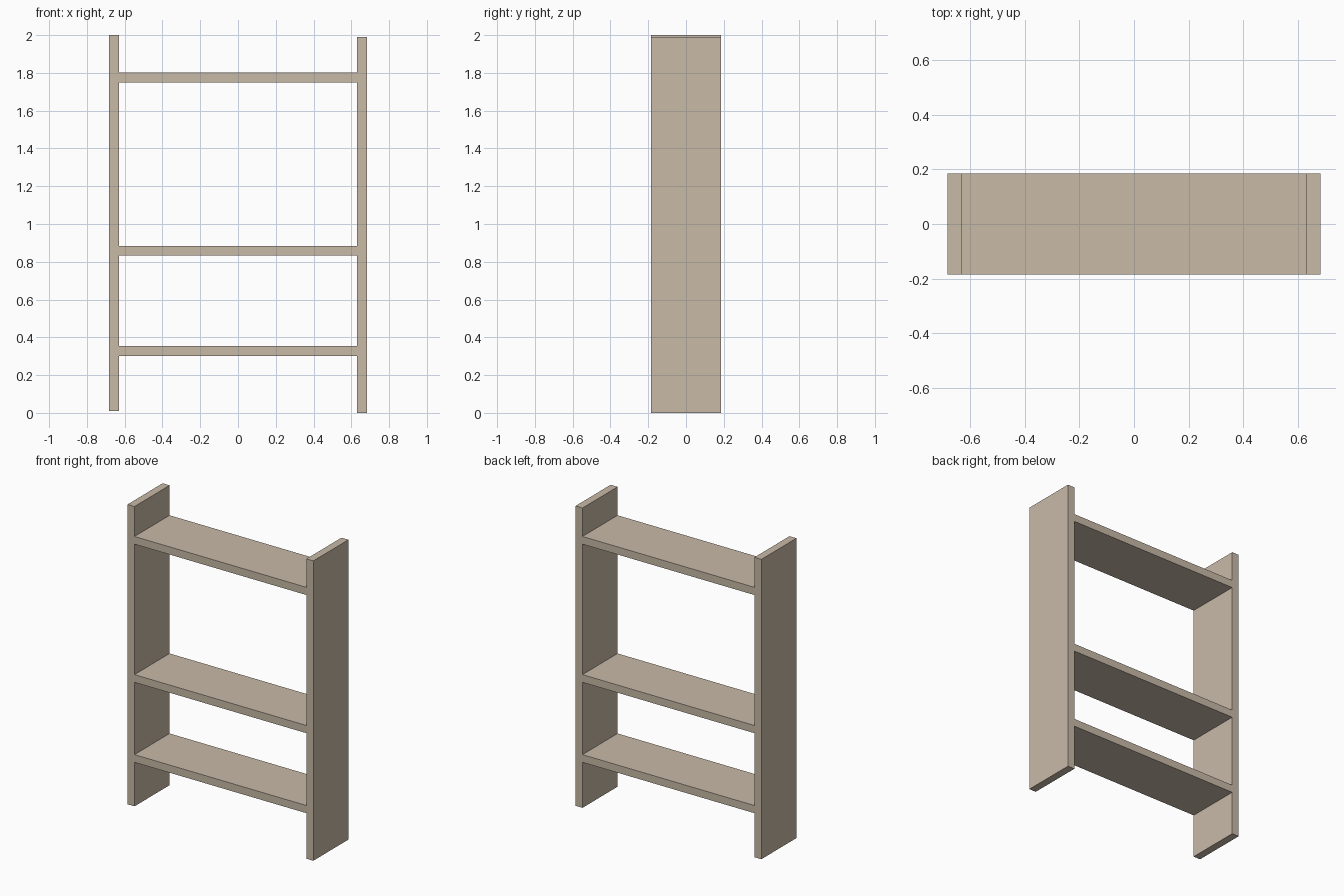
import bpy

cube = bpy.data.objects.get("Cube")
if cube:
    bpy.data.objects.remove(cube, do_unlink=True)

# Pale wood
COLOUR = (0.58, 0.49, 0.39, 1)
wood = bpy.data.materials.new("pale_wood")
wood.use_nodes = True
wood.diffuse_color = COLOUR
bsdf = next(n for n in wood.node_tree.nodes if n.type == 'BSDF_PRINCIPLED')
bsdf.inputs["Base Color"].default_value = COLOUR

DEPTH = 0.368
OUTER, INNER = 0.682, 0.631
THICK = OUTER - INNER


def board(name, x0, x1, z0, z1):
    """Full-depth board spanning the given x and z ranges."""
    bpy.ops.mesh.primitive_cube_add(size=1, location=((x0 + x1) / 2, 0, (z0 + z1) / 2))
    ob = bpy.context.object
    ob.name = name
    ob.scale = (x1 - x0, DEPTH, z1 - z0)
    bpy.ops.object.transform_apply(location=False, rotation=False, scale=True)
    ob.data.materials.append(wood)


# Side panels, slightly offset in height
board("right_side_panel", -OUTER, -INNER, 0.01, 2.0)
board("left_side_panel", INNER, OUTER, 0.0, 1.99)

# Shelves between the panels
for name, bottom in (("lower_shelf", 0.302), ("middle_shelf", 0.833), ("upper_shelf", 1.75)):
    board(name, -INNER, INNER, bottom, bottom + THICK)
